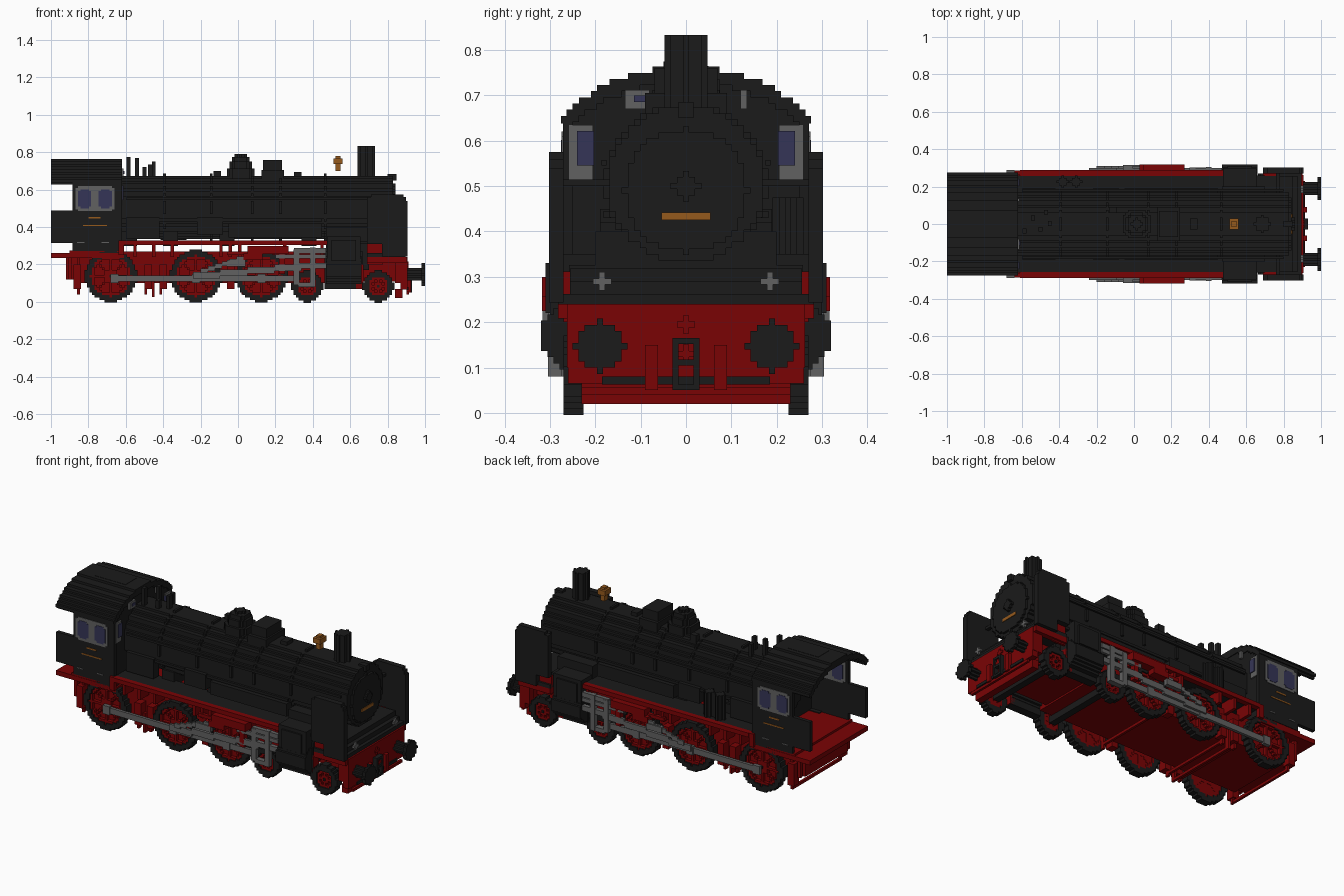
import bpy, bmesh, math

cube = bpy.data.objects.get("Cube")
if cube:
    bpy.data.objects.remove(cube, do_unlink=True)

V = 0.0135  # size of one block


def material(name, r, g, b):
    m = bpy.data.materials.new(name)
    m.use_nodes = True
    m.diffuse_color = (r, g, b, 1)
    m.node_tree.nodes["Principled BSDF"].inputs["Base Color"].default_value = (r, g, b, 1)
    return m


BLACK = material("soot black", 0.0105, 0.0105, 0.0105)
RED = material("chassis red", 0.195, 0.001, 0.0015)
GREY = material("steel grey", 0.12, 0.12, 0.12)
BLUE = material("window blue", 0.036, 0.036, 0.095)
GOLD = material("brass", 0.3, 0.1, 0.012)


def part(name, mat, boxes, mirror=False):
    """Join boxes (x0, x1, y0, y1, z0, z1) into one object."""
    if mirror:
        boxes = boxes + [(a, b, -d, -c, e, f) for a, b, c, d, e, f in boxes]
    bm = bmesh.new()
    for a, b, c, d, e, f in boxes:
        for v in bmesh.ops.create_cube(bm, size=1)["verts"]:
            v.co = ((a + b) / 2 + v.co.x * (b - a), (c + d) / 2 + v.co.y * (d - c),
                    (e + f) / 2 + v.co.z * (f - e))
    mesh = bpy.data.meshes.new(name)
    bm.to_mesh(mesh)
    bm.free()
    mesh.materials.append(mat)
    obj = bpy.data.objects.new(name, mesh)
    bpy.context.collection.objects.link(obj)


def stepped(axis, cu, cw, r, a0, a1, inside=None):
    """Blocky cross-section swept along an axis, one box per run of cells."""
    inside = inside or (lambda u, w: math.hypot(u, w) <= r)
    n = int(r / V) + 1
    out = []
    for j in range(-n, n + 1):
        start = None
        for i in range(-n, n + 2):
            hit = i <= n and inside(i * V, j * V)
            if hit and start is None:
                start = i
            elif not hit and start is not None:
                u = (cu + (start - .5) * V, cu + (i - .5) * V)
                w = (cw + (j - .5) * V, cw + (j + .5) * V)
                out.append({"x": (a0, a1, *u, *w), "y": (*u, a0, a1, *w),
                            "z": (*u, *w, a0, a1)}[axis])
                start = None
    return out


def slope(x0, z0, x1, z1, h, y0, y1):
    """Staircase bar running along x."""
    n = max(1, round(abs(z1 - z0) / V))
    dx, dz = (x1 - x0) / n, (z1 - z0) / n
    return [(x0 + k * dx, x0 + (k + 1) * dx, y0, y1,
             z0 + (k + .5) * dz - h / 2, z0 + (k + .5) * dz + h / 2) for k in range(n)]


# Boiler, bands and smokebox
ZB = 0.505
part("boiler", BLACK, stepped("x", 0, ZB, .172, -.66, .83))
for x in (-.4, -.15, .07, .22, .46):
    part("boiler_band", BLACK, stepped("x", 0, ZB, .178, x, x + .014))
part("smokebox_door", BLACK, stepped("x", 0, .49, .135, .83, .843))
part("door_handle", BLACK, stepped("x", 0, .5, .03, .843, .86))
part("top_lamp", BLACK, [(.8, .848, -.016, .016, .65, .685)])
part("number_plate", GOLD, [(.84, .847, -.054, .054, .425, .442)])
part("smokebox_saddle", BLACK, [(.47, .7, -.2, .2, .17, .4)])
part("boiler_supports", BLACK, [(x, x + .08, -.14, .14, .3, .38) for x in (-.62, -.4, -.1, .34)])

# Fittings along the boiler
part("chimney", BLACK, stepped("z", .685, 0, .041, .66, .833))
for r, top in ((.08, .712), (.066, .75), (.052, .775), (.03, .79)):
    part("steam_dome", BLACK, stepped("z", .015, 0, r, .66, top))
part("sand_box", BLACK, [(.125, .245, -.09, .09, .63, .705), (.135, .235, -.07, .07, .7, .76)])
part("bell", GOLD, [(.51, .558, -.03, .03, .738, .768), (.522, .548, -.016, .016, .7, .78)])
part("safety_valves", BLACK, [(x, x + .02, y, y + .025, .64, z) for x, y, z in
     ((-.595, -.05, .775), (-.55, .02, .77), (-.51, -.04, .72), (-.48, .05, .735), (-.46, -.01, .75))])
part("feed_valves", BLACK, [(.3, .34, -.03, .03, .66, .695), (-.13, -.09, .06, .09, .64, .7)])
part("handrails", BLACK, [(-.6, .8, .175, .186, .545, .558), (-.6, .45, .165, .182, .43, .445)], True)
part("side_boxes", BLACK, [(-.05, .45, .14, .19, .345, .42), (-.6, -.42, .14, .19, .335, .45),
     (-.22, -.08, .14, .19, .36, .45)], True)
for x in (-.38, -.31):
    part("air_pump", BLACK, stepped("z", x, .225, .028, .33, .475))

# Running boards
part("running_board", BLACK, [(-.62, .7, .12, .258, .31, .326)], True)
part("board_edge", RED, [(-.61, .48, .256, .288, .303, .328), (-.64, -.61, .262, .285, .25, .328)], True)
part("board_brackets", RED, [(x, x + .018, .18, .28, .24, .31)
     for x in (-.56, -.46, -.36, -.1, -.05, .0, .24, .44)], True)

# Cab
part("cab_sides", BLACK, [(-.885, -.62, .25, .271, .272, .655), (-1, -.88, .248, .27, .315, .49)], True)


def roof_line(y):
    return .762 - .105 * (abs(y) / .27) ** 2.4


def roof_shell(u, w):
    return abs(u) < .262 and roof_line(u) - .035 < w + .5 <= roof_line(u)


def wall_area(u, w):
    return abs(u) < .255 and -.24 < w <= roof_line(u) - .51


part("cab_roof", BLACK, stepped("x", 0, .5, .28, -1, -.62, roof_shell))
part("roof_gutter", BLACK, [(-1, -.62, .25, .276, .638, .655)], True)
part("roof_vent", BLACK, [(-.9, -.7, -.05, .05, .745, .765)])
part("cab_front_wall", BLACK, stepped("x", 0, .5, .28, -.645, -.625, wall_area))
part("cab_side_window_frame", GREY, [(-.87, -.66, .245, .274, .495, .61), (-.855, -.675, .245, .274, .485, .62)], True)
part("cab_side_panes", BLUE, [(x, x + .07, .242, .276, .51, .592) for x in (-.855, -.745)]
     + [(x + .012, x + .058, .242, .276, .5, .602) for x in (-.855, -.745)], True)
part("cab_front_window_frame", GREY, [(-.65, -.617, .205, .258, .515, .635)], True)
part("cab_front_panes", BLUE, [(-.653, -.612, .203, .24, .545, .622)], True)
part("roof_lights", GREY, [(-.65, -.612, .12, .135, .67, .712), (-.65, -.612, -.135, -.08, .67, .712)])
part("roof_light_pane", BLUE, [(-.653, -.608, -.115, -.09, .685, .7)])
part("cab_plates", GOLD, [(-.8, -.735, .26, .274, .447, .455), (-.83, -.7, .26, .274, .405, .412)], True)
part("cab_steps_trim", GREY, [(-.86, -.82, .26, .274, .315, .32), (-.73, -.69, .26, .274, .315, .32)], True)
part("cab_floor", RED, [(-1, -.61, -.27, .27, .235, .262), (-.9, -.62, -.268, .268, .24, .275),
     (-.92, -.85, -.2, .2, .12, .24)])

# Chassis
part("main_frame", RED, [(-.85, .47, -.2, .2, .1, .27)])
part("bogie_frame", RED, [(.45, .88, -.15, .15, .11, .24)])
part("front_side_frames", RED, [(.69, .775, .256, .27, .2, .312), (.69, .9, .25, .282, .208, .24),
     (.84, .905, .22, .262, .1, .24)], True)
part("rear_hangers", RED, [(-.91, -.89, .21, .23, .12, .25), (-.86, -.845, .21, .23, .04, .25)], True)
part("brake_bars", RED, [(x, x + .014, -.23, .23, z, z + .016) for x, z in
     ((-.86, .04), (-.5, .05), (-.46, .025), (-.42, .05), (.02, .06), (.9, .04))])
part("brake_hangers", RED, [(x, x + .014, .205, .23, .04, .14) for x in (-.5, -.46, -.42, .02)], True)
part("brake_blocks", RED, [(x, x + .04, .2, .25, .07, .2) for x in (-.88, -.5, -.42, -.06, .63)], True)

# Front end
part("buffer_beam", RED, [(.87, .905, -.26, .26, .065, .24), (.84, .88, -.23, .23, .02, .07)])
part("front_apron", BLACK, [(.69, .895, -.282, .282, .24, .262), (.69, .875, -.256, .256, .26, .29),
     (.69, .85, -.256, .256, .29, .318)])
part("smoke_deflector", BLACK, [(.77, .905, .27, .302, .243, .54), (.69, .78, .27, .302, .31, .56),
     (.712, .885, .27, .302, .53, .575), (.77, .897, .27, .302, .53, .56)], True)
part("deflector_stays", BLACK, [(.76, .78, .14, .285, .5, .515)], True)
for y in (-.185, .185):
    part("head_lamp", GREY, stepped("x", y, .29, .0136, .89, .905))
for y in (-.19, .19):
    part("buffer_stem", BLACK, stepped("x", y, .147, .027, .9, .985))
    part("buffer_head", BLACK, stepped("x", y, .147, .055, .98, 1))
part("coupling", BLACK, [(.9, .93, .017, .03, .05, .165)], True)
part("coupling_links", BLACK, [(.9, .93, -.03, .03, z, z + .013) for z in (.05, .105, .152)])
part("coupling_hook", RED, stepped("x", 0, .13, .0136, .9, .925) + stepped("x", 0, .195, .0136, .9, .912))
part("brake_hoses", RED, [(.9, .925, .062, .09, .05, .15)], True)
part("hose_bar", BLACK, [(.9, .912, -.185, .185, .063, .08)])


# Wheels: black tyres, red webs, rims and spokes
def wheel(name, x, r):
    def tyre(u, w):
        return r - .03 < math.hypot(u, w) <= r

    def spokes(u, w):
        d = math.hypot(u, w)
        line = min(abs(u), abs(w), abs(u - w) * .7, abs(u + w) * .7) < V * .6
        return d <= r - .02 and (line or d < r * .28 or d > r - .045)

    part(name + "_tyre", BLACK, stepped("y", x, r, r, .226, .27, tyre), True)
    part(name + "_web", RED, stepped("y", x, r, r - .025, .23, .242), True)
    part(name + "_spokes", RED, stepped("y", x, r, r, .228, .262, spokes), True)
    part(name + "_hub", BLACK, stepped("y", x, r, .012, .22, .27), True)
    part(name + "_axle", BLACK, stepped("y", x, r, .022, -.22, .22))


for x in (-.68, -.225, .125):
    wheel("driving_wheel", x, .138)
for x in (.37, .75):
    wheel("bogie_wheel", x, .083)

# Cylinders
part("cylinder", BLACK, stepped("y", .565, .17, .09, .2, .25, lambda u, w: True)
     + stepped("x", .245, .17, .074, .47, .66), True)
part("valve_chest", BLACK, [(.475, .655, .18, .3, .2, .35), (.5, .63, .2, .31, .22, .33)], True)

# Rods and valve gear
part("coupling_rod", GREY, [(-.67, .3, .268, .285, .108, .142)], True)
part("main_rod", GREY, slope(-.24, .135, .34, .19, .036, .285, .3), True)
part("valve_rod", GREY, slope(-.2, .16, .03, .235, .026, .298, .31)
     + [(.2, .47, .285, .3, .232, .254), (-.06, .04, .29, .316, .19, .225)], True)
part("crosshead", GREY, [(.298, .328, .275, .302, .09, .28), (.385, .415, .275, .304, .08, .29),
     (.3, .47, .275, .3, .26, .287), (.3, .47, .275, .3, .178, .208), (.32, .4, .27, .302, .08, .105)], True)
part("crank_pins", GREY, [(x - .022, x + .022, .268, .29, .1, .15) for x in (-.66, -.225, .125)], True)
part("valve_gear_bracket", RED, [(.05, .27, .26, .318, .255, .3), (.03, .13, .27, .318, .225, .26),
     (.22, .25, .27, .3, .15, .26), (-.06, .06, .27, .29, .25, .27)], True)
